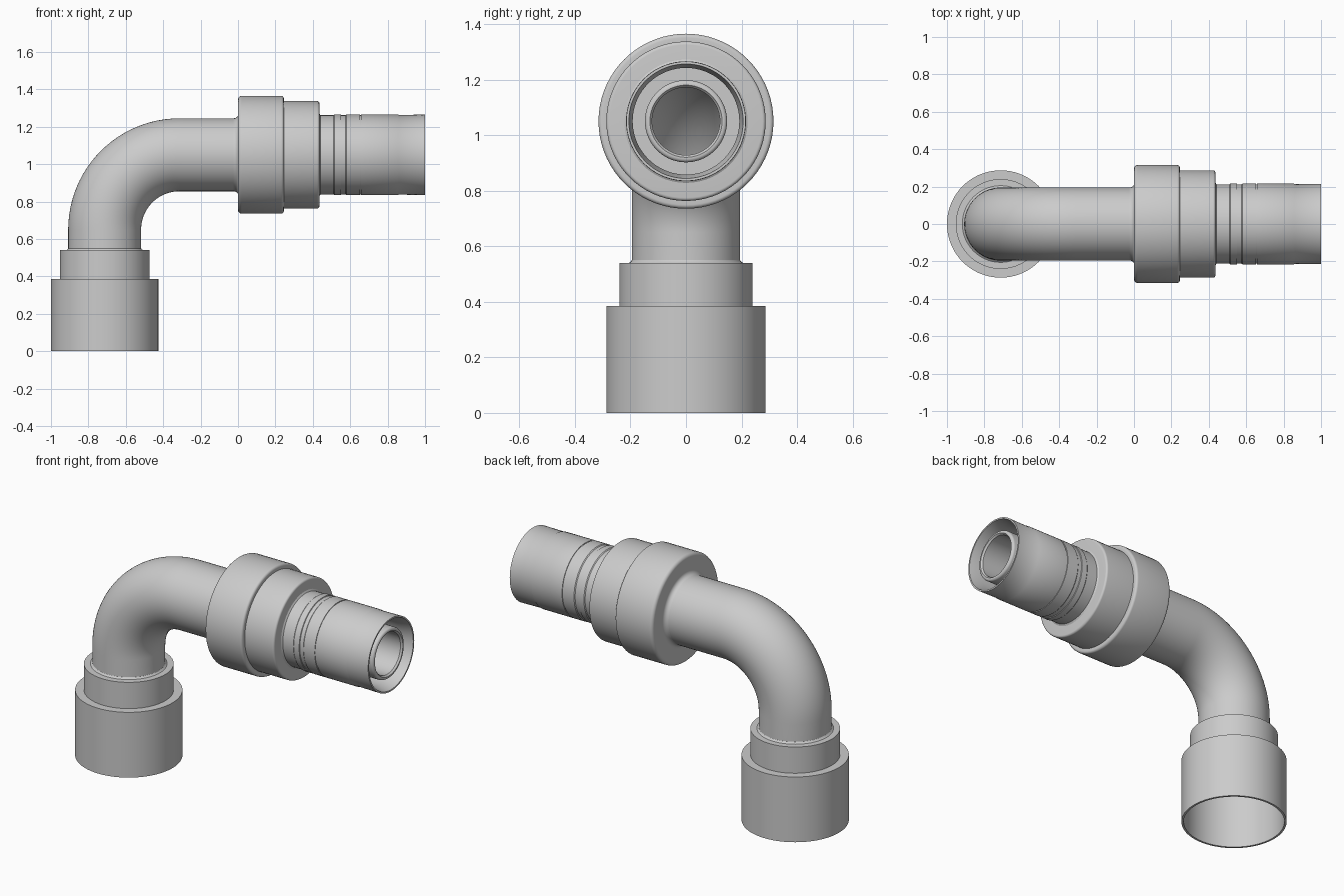
import bpy, bmesh, math
from mathutils import Matrix, Vector

cube = bpy.data.objects.get("Cube")
if cube:
    bpy.data.objects.remove(cube)

SEGMENTS = 72
AXIS_Z = 1.05        # height of the horizontal axis
AXIS_X = -0.713      # position of the vertical axis
BEND = 0.4           # centreline radius of the elbow
TUBE, BORE = 0.195, 0.17

grey = bpy.data.materials.new("satin grey")
grey.use_nodes = True
colour = (0.6, 0.6, 0.6, 1)
grey.diffuse_color = colour
grey.node_tree.nodes["Principled BSDF"].inputs["Base Color"].default_value = colour


def skin(name, frames):
    """Join a closed loop of circles, each given as (matrix, radius)."""
    bm = bmesh.new()
    rings = []
    for matrix, radius in frames:
        ring = []
        for i in range(SEGMENTS):
            a = math.tau * i / SEGMENTS
            ring.append(bm.verts.new(matrix @ Vector((radius * math.cos(a), radius * math.sin(a), 0))))
        rings.append(ring)
    for k, ring in enumerate(rings):
        nxt = rings[(k + 1) % len(rings)]
        for i in range(SEGMENTS):
            j = (i + 1) % SEGMENTS
            bm.faces.new((ring[i], ring[j], nxt[j], nxt[i]))
    bmesh.ops.recalc_face_normals(bm, faces=bm.faces)
    mesh = bpy.data.meshes.new(name)
    bm.to_mesh(mesh)
    bm.free()
    mesh.materials.append(grey)
    obj = bpy.data.objects.new(name, mesh)
    bpy.context.collection.objects.link(obj)
    bpy.ops.object.select_all(action='DESELECT')
    obj.select_set(True)
    bpy.context.view_layer.objects.active = obj
    bpy.ops.object.shade_smooth_by_angle(angle=math.radians(32))
    return obj


def lathe(name, profile, base):
    """Revolve a closed profile of (distance, radius) about an axis."""
    return skin(name, [(base @ Matrix.Translation((0, 0, d)), r) for d, r in profile])


def rounded(d, r, size, start, steps=5):
    """Rounded outer corner: start=True rises to the radius, False falls from it."""
    points = []
    for k in range(steps + 1):
        a = math.pi / 2 * k / steps
        points.append((d + size * (1 - math.cos(a)), r - size * (1 - math.sin(a))))
    return points if start else [(2 * d - x, y) for x, y in reversed(points)]


def fillet(d, r, size, steps=5):
    """Concave flare that widens from the tube towards a wall at d."""
    return [(d - size * (1 - math.sin(a)), r + size * (1 - math.cos(a)))
            for a in (math.pi / 2 * k / steps for k in range(steps + 1))]


upright = Matrix.Translation((AXIS_X, 0, 0))
sideways = Matrix.Translation((0, 0, AXIS_Z)) @ Matrix.Rotation(math.pi / 2, 4, 'Y')

# Open socket at the foot, with its stepped collar
lathe("socket_cup", [(0, 0.275), (0, 0.287), (0.385, 0.287), (0.385, 0.24),
                     (0.54, 0.24), (0.54, 0.205), (0.545, 0.198), (0.55, TUBE),
                     (0.55, BORE), (0.37, BORE), (0.37, 0.275)], upright)

# Hollow elbow: straight rise, quarter bend, straight run
path = [upright @ Matrix.Translation((0, 0, 0.54))]
corner = Matrix.Translation((AXIS_X + BEND, 0, AXIS_Z - BEND))
STEPS = 24
for s in range(STEPS + 1):
    turn = Matrix.Rotation(math.pi / 2 * s / STEPS, 4, 'Y')
    path.append(corner @ turn @ Matrix.Translation((-BEND, 0, 0)))
path.append(sideways @ Matrix.Translation((0, 0, 0.03)))
skin("elbow_tube", [(m, TUBE) for m in path] + [(m, BORE) for m in reversed(path)])

# Wide union nut with a rounded shoulder
flare = fillet(0.002, TUBE, 0.025)
lathe("union_nut", flare + rounded(0, 0.315, 0.02, True) + rounded(0.245, 0.315, 0.014, False)
      + [(0.245, 0.287)] + rounded(0.435, 0.287, 0.012, False)
      + [(0.435, 0.15), (-0.023, 0.15)], sideways)

# Grooved outer sleeve with a flared mouth and a recessed floor
sleeve = [(0.42, 0.222), (0.435, 0.222), (0.441, 0.212), (0.51, 0.212), (0.515, 0.216), (0.55, 0.216),
          (0.552, 0.212), (0.575, 0.212), (0.58, 0.216), (0.652, 0.216),
          (0.652, 0.212), (0.658, 0.212), (0.658, 0.216), (0.855, 0.216),
          (0.86, 0.213), (1, 0.215), (1, 0.206), (0.93, 0.192),
          (0.8, 0.192), (0.8, 0.14), (0.42, 0.14)]
lathe("grooved_sleeve", sleeve, sideways)

# Inner nozzle with a rounded lip
lathe("inner_nozzle", [(0.02, 0.148)] + rounded(0.985, 0.148, 0.014, False)
      + [(0.985, 0.13), (0.975, 0.122), (0.02, 0.122)], sideways)
